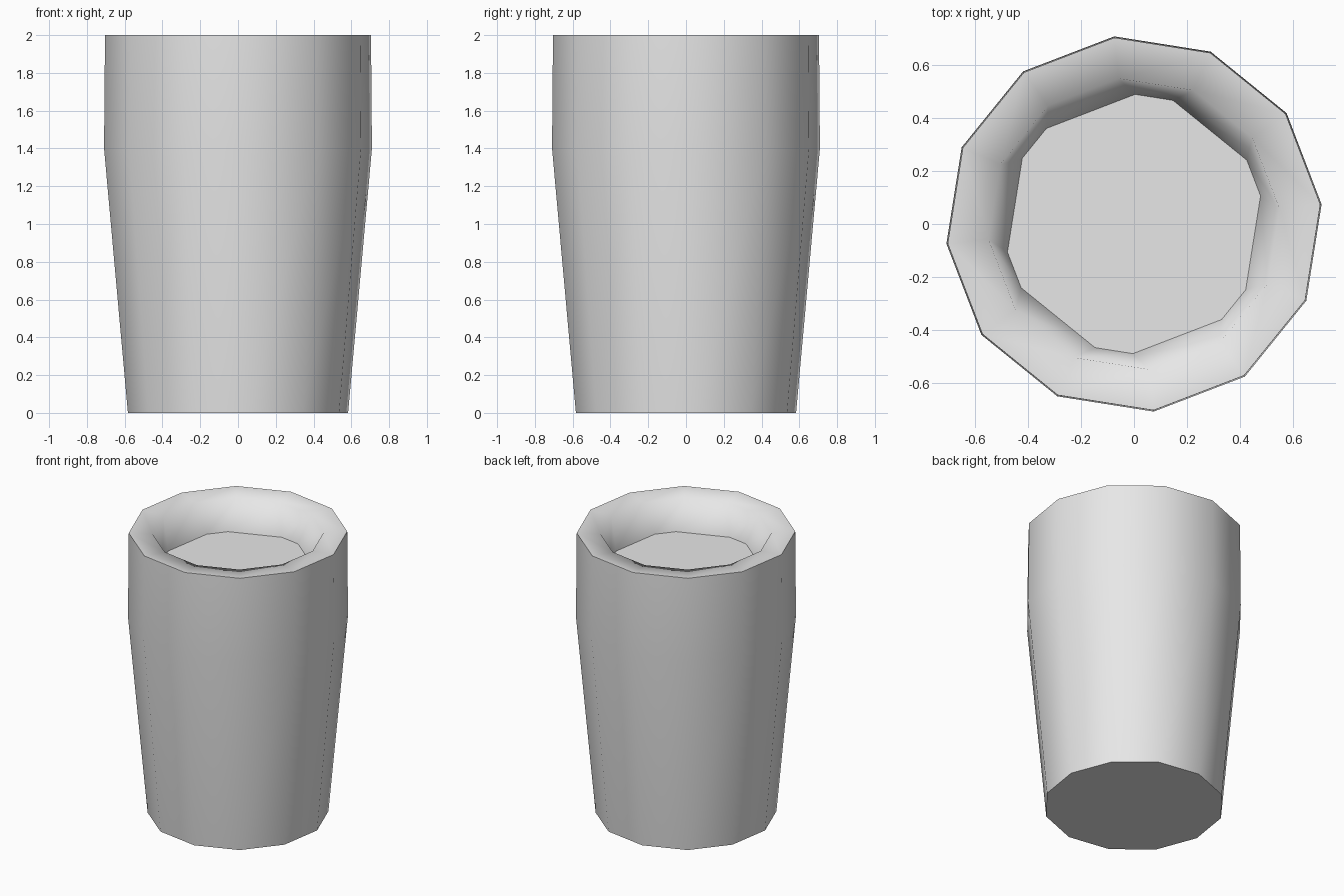
import bpy
import bmesh
from math import sin, cos, radians

cube = bpy.data.objects.get("Cube")
if cube:
    bpy.data.objects.remove(cube, do_unlink=True)

SIDES = 12
STEP = 360 / SIDES
TURN = 6       # turn of the whole cup about z, degrees
PINCH = 6.5    # how far the well corners bunch together in pairs, degrees

grey = bpy.data.materials.new("plain_grey")
grey.use_nodes = True
colour = (0.8, 0.8, 0.8, 1)
grey.diffuse_color = colour
grey.node_tree.nodes["Principled BSDF"].inputs["Base Color"].default_value = colour


def ring(bm, radius, z, pinch=0):
    """One twelve-sided loop; pinch moves alternate corners towards each other."""
    verts = []
    for i in range(SIDES):
        a = radians(TURN + i * STEP + (pinch if i % 2 == 0 else -pinch))
        verts.append(bm.verts.new((radius * cos(a), radius * sin(a), z)))
    return verts


def bridge(bm, lower, upper):
    for i in range(SIDES):
        j = (i + 1) % SIDES
        bm.faces.new((lower[i], lower[j], upper[j], upper[i])).smooth = True


def sharpen(bm, loop):
    for i in range(SIDES):
        bm.edges.get((loop[i], loop[(i + 1) % SIDES])).smooth = False


bm = bmesh.new()

# Outer wall, flat lip and sunken well, from the base up and back down
base = ring(bm, 0.586, 0)
shoulder = ring(bm, 0.713, 1.4)
rim = ring(bm, 0.708, 2)
lip = ring(bm, 0.553, 1.99)
well = ring(bm, 0.49, 1.777, PINCH)
loops = [base, shoulder, rim, lip, well]
for lower, upper in zip(loops, loops[1:]):
    bridge(bm, lower, upper)

# Base and well floor
bm.faces.new(base[::-1])
bm.faces.new(well)

# Crisp corners at the base, rim and well floor
for loop in (base, rim, well):
    sharpen(bm, loop)

mesh = bpy.data.meshes.new("cup")
bm.to_mesh(mesh)
bm.free()
mesh.materials.append(grey)
cup = bpy.data.objects.new("cup", mesh)
bpy.context.collection.objects.link(cup)
